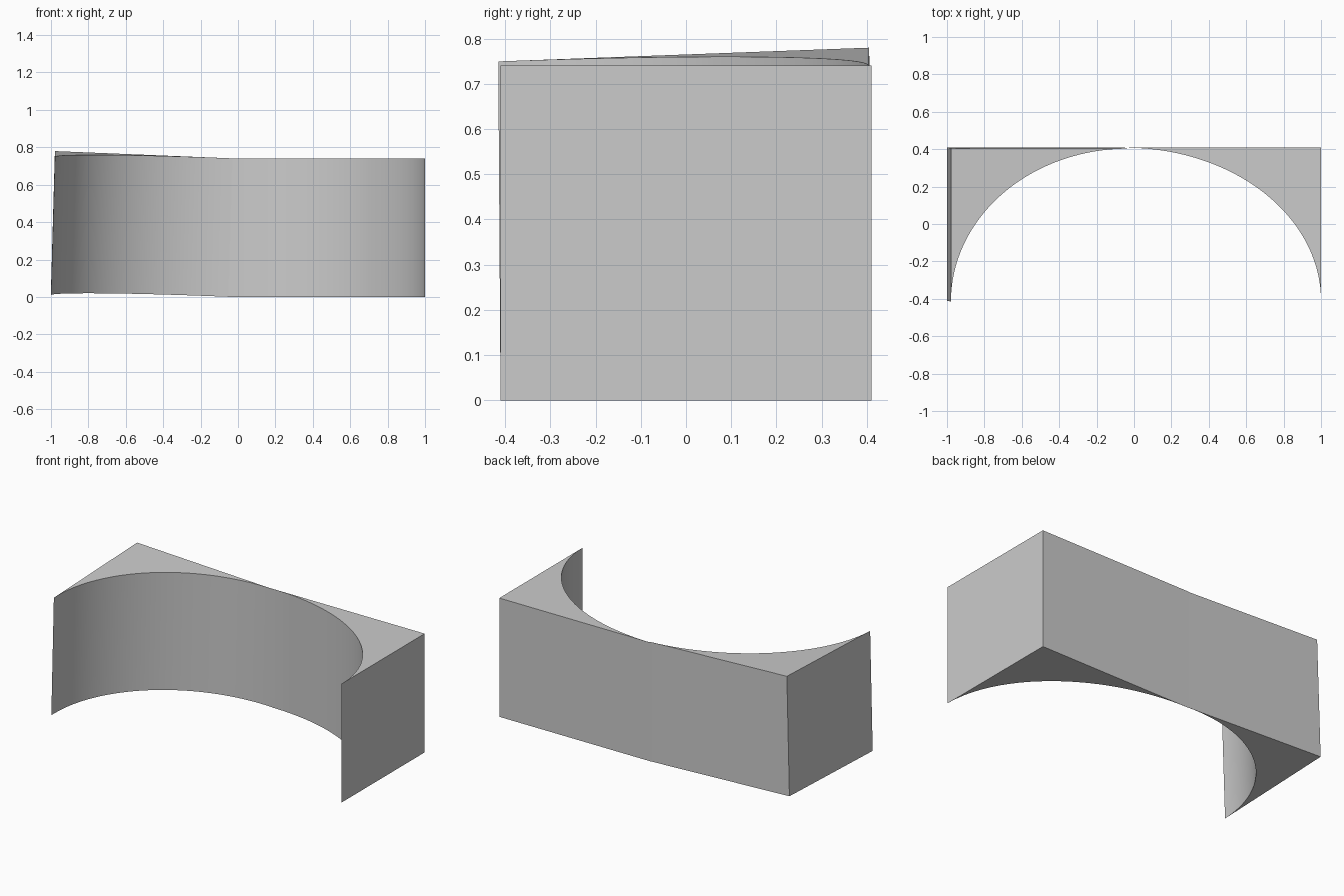
import bpy, bmesh, math

if "Cube" in bpy.data.objects:
    bpy.data.objects.remove(bpy.data.objects["Cube"])

H, Y, N = 0.74, 0.41, 40


def spandrel(name, tip, outer, place):
    """Block corner with a quarter ellipse cut out, extruded upwards."""
    prof = [(outer, Y)]
    for i in range(N + 1):
        a = math.pi / 2 * i / N
        prof.append((tip + (outer - tip) * math.cos(a), -Y + 2 * Y * math.sin(a) - 0.002 * i / N))
    if outer < 0:
        prof.reverse()
    bm = bmesh.new()
    low = [bm.verts.new(place(x, y, 0)) for x, y in prof]
    top = [bm.verts.new(place(x, y, H)) for x, y in prof]
    bm.faces.new(low)
    bm.faces.new(top)
    n = len(prof)
    for i in range(n):
        j = (i + 1) % n
        bm.faces.new((low[i], low[j], top[j], top[i]))
    bmesh.ops.recalc_face_normals(bm, faces=bm.faces)
    mesh = bpy.data.meshes.new(name)
    bm.to_mesh(mesh)
    bm.free()
    ob = bpy.data.objects.new(name, mesh)
    bpy.context.collection.objects.link(ob)
    bpy.context.view_layer.objects.active = ob
    ob.select_set(True)
    bpy.ops.object.shade_smooth_by_angle(angle=math.radians(30))
    ob.select_set(False)


# Upright right half of the arch
spandrel("right_arch_half", -0.05, 1.0, lambda x, y, z: (x, y, z))


# Left half leans slightly inwards and rises towards its outer back corner
def lean(x, y, z):
    rise = max(0, -0.041 * (x + 0.03) + 0.037 * (y - Y))
    return (x + 0.021 * z / H, y - 0.005 * z / H, z + rise)


spandrel("left_arch_half", -0.05, -1.0, lean)
